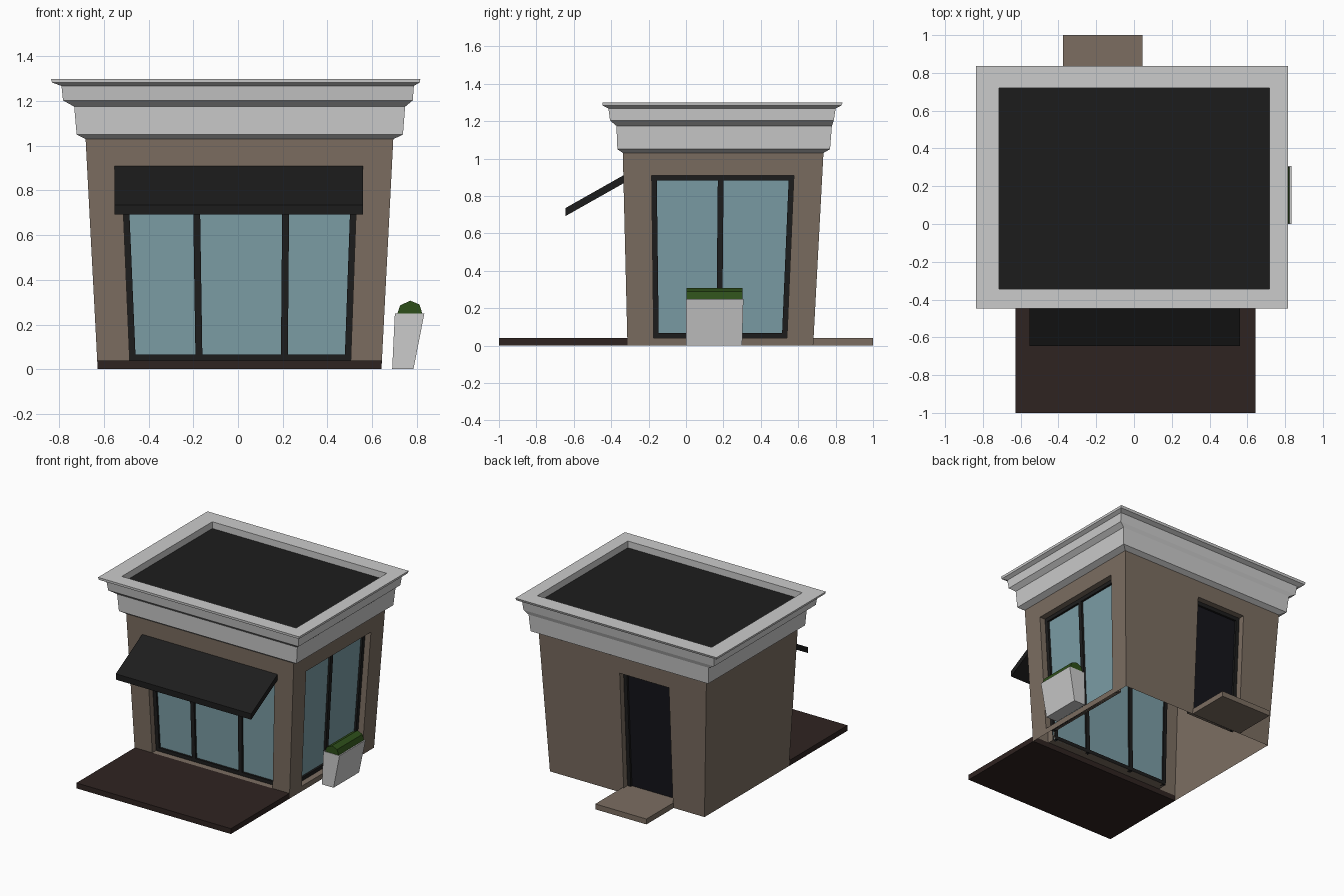
import bpy, bmesh

if "Cube" in bpy.data.objects:
    bpy.data.objects.remove(bpy.data.objects["Cube"])

H = 1.03  # wall height


def mat(name, *rgb):
    m = bpy.data.materials.new(name)
    m.diffuse_color = (*rgb, 1)
    m.use_nodes = True
    m.node_tree.nodes["Principled BSDF"].inputs["Base Color"].default_value = m.diffuse_color
    return m


STONE = mat("wall_brown", .2, .155, .12)
GLASS = mat("glass_blue", .2, .34, .38)
BLACK = mat("black", .012, .012, .012)
DARK = mat("door_dark", .007, .007, .011)
DECK = mat("deck_brown", .028, .017, .015)
GREEN = mat("hedge_green", .027, .078, .01)


def make(name, verts, faces, material=None):
    bm = bmesh.new()
    vs = [bm.verts.new(v) for v in verts]
    for f in faces:
        bm.faces.new([vs[i] for i in f])
    bmesh.ops.remove_doubles(bm, verts=bm.verts, dist=1e-5)
    bmesh.ops.recalc_face_normals(bm, faces=bm.faces)
    me = bpy.data.meshes.new(name)
    bm.to_mesh(me)
    bm.free()
    ob = bpy.data.objects.new(name, me)
    bpy.context.collection.objects.link(ob)
    if material:
        me.materials.append(material)
    return ob


def loft(name, rings, material=None, cap_start=True, cap_end=True):
    n = len(rings[0])
    verts = [v for r in rings for v in r]
    faces = [(k * n + i, k * n + (i + 1) % n, (k + 1) * n + (i + 1) % n, (k + 1) * n + i)
             for k in range(len(rings) - 1) for i in range(n)]
    if cap_start:
        faces.append(tuple(range(n)))
    if cap_end:
        faces.append(tuple(range(len(verts) - n, len(verts))))
    return make(name, verts, faces, material)


def rect(x0, x1, y0, y1, z):
    return [(x0, y0, z), (x1, y0, z), (x1, y1, z), (x0, y1, z)]


def box(name, x0, x1, y0, y1, z0, z1, material=None):
    return loft(name, [rect(x0, x1, y0, y1, z0), rect(x0, x1, y0, y1, z1)], material)


# Leaning wall planes as functions of height
def lean(bottom, top):
    return lambda z: bottom + (top - bottom) * z / H


left, right = lean(-.628, -.682), lean(.642, .695)
front, back = lean(-.313, -.338), lean(.68, .735)

# Points on each wall: along the wall, height, depth inwards
def on_front(u, z, d): return (u, front(z) + d, z)
def on_back(u, z, d): return (u, back(z) - d, z)
def on_right(u, z, d): return (right(z) - d, u, z)


def pierced_wall(name, P, a, b, oa, ob, z0, z1, depth):
    """Wall sheet with one tapered opening and its reveal."""
    outer = [P(a(0), 0, 0), P(b(0), 0, 0), P(b(H), H, 0), P(a(H), H, 0)]
    hole = [(oa(z0), z0), (ob(z0), z0), (ob(z1), z1), (oa(z1), z1)]
    loft(name, [outer, [P(u, z, 0) for u, z in hole], [P(u, z, depth) for u, z in hole]],
         STONE, False, False)


def panel(name, P, ua, ub, z0, z1, d0, d1, material):
    """Thin slab following a wall between two side lines."""
    loft(name, [[P(ua(z0), z0, d), P(ub(z0), z0, d), P(ub(z1), z1, d), P(ua(z1), z1, d)]
                for d in (d0, d1)], material)


def off(f, k):
    return lambda z: f(z) + k


def glazing(name, P, oa, ob, z0, z1, mullions, fill, sill=True, w=.027):
    d0, d1 = .045, .075
    panel(name + "_pane", P, oa, ob, z0, z1, .06, .064, fill)
    panel(name + "_jamb_a", P, oa, off(oa, w), z0, z1, d0, d1, BLACK)
    panel(name + "_jamb_b", P, off(ob, -w), ob, z0, z1, d0, d1, BLACK)
    panel(name + "_head", P, oa, ob, z1 - w, z1, d0, d1, BLACK)
    if sill:
        panel(name + "_sill", P, oa, ob, z0, z0 + w, d0, d1, BLACK)
    for i, m in enumerate(mullions):
        panel(f"{name}_mullion_{i}", P, off(m, -w / 2 - .002), off(m, w / 2 + .002),
              z0, z1, d0, d1, BLACK)


# Walls, windows and back door
fa, fb = lean(-.483, -.527), lean(.503, .54)
ra, rb = lean(-.172, -.185), lean(.538, .582)
ba, bb = lean(-.37, -.37), lean(.035, .035)
pierced_wall("front_wall", on_front, left, right, fa, fb, .04, .91, .075)
pierced_wall("right_wall", on_right, front, back, ra, rb, .04, .91, .075)
pierced_wall("back_wall", on_back, left, right, ba, bb, .04, .91, .075)
make("left_wall", [(left(z), f(z), z) for f, z in ((front, 0), (back, 0), (back, H), (front, H))],
     [(0, 1, 2, 3)], STONE)
glazing("shop_window", on_front, fa, fb, .04, .91,
        [lean(-.174, -.19), lean(.207, .216)], GLASS)
glazing("side_window", on_right, ra, rb, .04, .91, [lean(.177, .187)], GLASS)
glazing("back_door", on_back, ba, bb, .04, .91, [], DARK, sill=False)

# Stepped cornice with parapet rim
loft("cornice", [rect(*r) for r in (
    (-.682, .695, -.338, .735, 1.03),
    (-.722, .738, -.367, .77, 1.05),
    (-.733, .748, -.372, .78, 1.175),
    (-.783, .782, -.406, .79, 1.203),
    (-.79, .787, -.415, .80, 1.268),
    (-.832, .813, -.446, .831, 1.283),
    (-.837, .816, -.447, .837, 1.30),
    (-.715, .718, -.343, .72, 1.30),
    (-.715, .718, -.343, .72, 1.25))], None, False, False)
make("roof", rect(-.715, .718, -.343, .72, 1.25), [(0, 1, 2, 3)], BLACK)

# Ground slabs
box("front_deck", -.628, .642, -1, -.31, 0, .04, DECK)
box("back_step", -.375, .045, .68, 1, 0, .04, STONE)

# Awning: sloping sheet
profile = [(-.335, .91), (-.645, .735), (-.645, .692), (-.335, .867)]
loft("awning", [[(x, y, z) for y, z in profile] for x in (-.553, .56)], BLACK)

# Planter and hedge
loft("planter", [rect(.69, .785, 0, .30, 0), rect(.702, .834, 0, .307, .25)])
hedge = [(.712, .245), (.725, .285), (.77, .307), (.812, .29), (.826, .245)]
loft("hedge", [[(x, y, z) for x, z in hedge] for y in (.003, .302)], GREEN)
